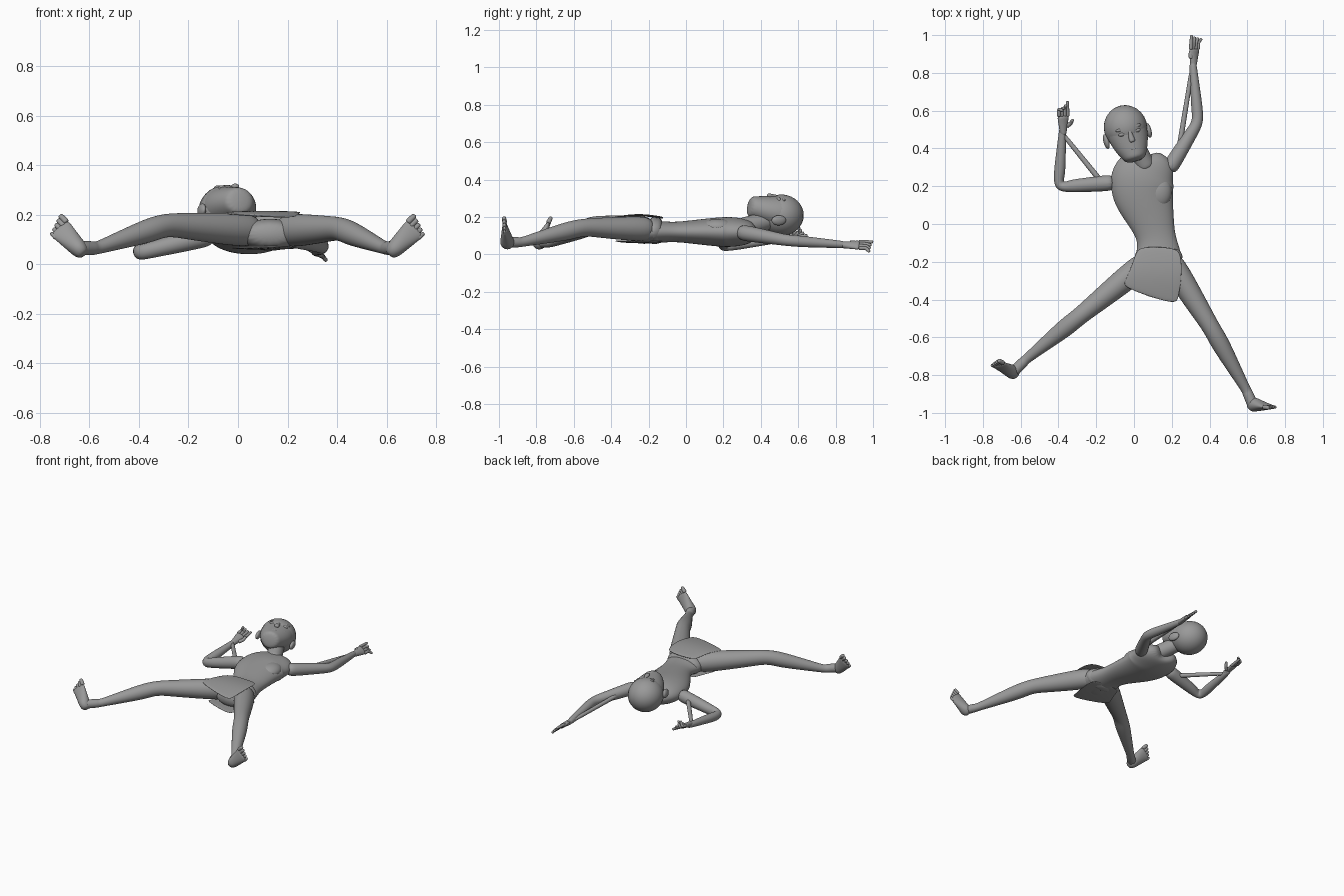
import bpy
import bmesh
import math
from mathutils import Vector, Matrix

cube = bpy.data.objects.get("Cube")
if cube:
    bpy.data.objects.remove(cube, do_unlink=True)

GREY = (0.32, 0.32, 0.32, 1)
skin = bpy.data.materials.new("plain grey")
skin.diffuse_color = GREY
skin.use_nodes = True
skin.node_tree.nodes["Principled BSDF"].inputs["Base Color"].default_value = GREY

ACROSS = Vector((1, 0, 0))
UPRIGHT = Matrix.Identity(4)


def finish(name, bm, matrix):
    """Turn a finished bmesh into a smooth grey object."""
    bm.transform(matrix)
    bmesh.ops.recalc_face_normals(bm, faces=bm.faces)
    mesh = bpy.data.meshes.new(name)
    bm.to_mesh(mesh)
    bm.free()
    mesh.materials.append(skin)
    for polygon in mesh.polygons:
        polygon.use_smooth = True
    obj = bpy.data.objects.new(name, mesh)
    bpy.context.collection.objects.link(obj)
    return obj


def loft(name, rows, hint=ACROSS, segments=12, matrix=UPRIGHT):
    """Join oval rings; each row is centre, radius along hint, other radius."""
    bm = bmesh.new()
    rings = []
    for i, (centre, wide, deep) in enumerate(rows):
        before, after = rows[max(i - 1, 0)], rows[min(i + 1, len(rows) - 1)]
        tangent = (after[0] - before[0]).normalized()
        side = (hint - tangent * tangent.dot(hint)).normalized()
        normal = tangent.cross(side)
        ring = []
        for k in range(segments):
            angle = math.tau * k / segments
            offset = side * wide * math.cos(angle) + normal * deep * math.sin(angle)
            ring.append(bm.verts.new(centre + offset))
        rings.append(ring)
    for lower, upper in zip(rings, rings[1:]):
        for k in range(segments):
            following = (k + 1) % segments
            bm.faces.new((lower[k], lower[following], upper[following], upper[k]))
    bm.faces.new(rings[0])
    bm.faces.new(rings[-1])
    obj = finish(name, bm, matrix)
    subdivision = obj.modifiers.new("rounding", "SUBSURF")
    subdivision.levels = subdivision.render_levels = 2


def ball(name, centre, size, matrix=UPRIGHT):
    bm = bmesh.new()
    bmesh.ops.create_uvsphere(bm, u_segments=24, v_segments=16, radius=1)
    place = Matrix.Translation(centre) @ Matrix.Diagonal((*size, 1))
    finish(name, bm, matrix @ place)


def limb(name, joints, radii, bulge=0, hint=ACROSS, steps=5):
    """Round tube through the joints; long stretches swell like muscle."""
    joints = [Vector(joint) for joint in joints]
    rows = []
    for i in range(len(joints) - 1):
        swelling = bulge * (joints[i + 1] - joints[i]).length
        for step in range(steps):
            t = step / steps
            radius = radii[i] + (radii[i + 1] - radii[i]) * t
            radius += swelling * math.sin(math.pi * math.sqrt(t))
            rows.append((joints[i].lerp(joints[i + 1], t), radius, radius))
    rows.append((joints[-1], radii[-1], radii[-1]))
    loft(name, rows, hint)


def foot(side, heel, ahead, across):
    """Wedge from a thick heel to a thin broad front, with five toes."""
    heel, ahead, across = Vector(heel), Vector(ahead), Vector(across).normalized()
    rows = [(heel - ahead * 0.25, 0.025, 0.025)]
    for step in range(6):
        t = step / 5
        rows.append((heel + ahead * t, 0.036 + 0.014 * t, 0.042 - 0.03 * t))
    loft(side + "_foot", rows, across)
    for i in range(5):
        radius = 0.014 - 0.001 * i
        base = heel + ahead * (0.9 - 0.03 * i) + across * 0.019 * (i - 2)
        tip = base + ahead * (0.35 - 0.02 * i)
        limb(f"{side}_toe_{i + 1}", (base, tip), (radius, radius * 0.8), hint=across, steps=3)


def hand(side, wrist, ahead, across, curl):
    """Flat palm with four curled fingers and a thumb."""
    wrist, ahead, curl = Vector(wrist), Vector(ahead), Vector(curl)
    across = Vector(across).normalized()
    rows = []
    for step in range(-1, 5):
        t = step / 4
        rows.append((wrist + ahead * t, 0.02 + 0.016 * t, 0.018 - 0.003 * t))
    loft(side + "_palm", rows, across)
    for i in range(4):
        base = wrist + ahead * 0.9 + across * 0.017 * (i - 1.5)
        middle = base + ahead * 0.5
        tip = middle + ahead * 0.5 / (1 + i / 3) + curl * i / 3
        limb(f"{side}_finger_{i + 1}", (base, middle, tip), (0.011, 0.01, 0.008), hint=across, steps=3)
    base = wrist + ahead * 0.3 - across * 0.02
    middle = base + ahead * 0.4 - across * 0.015 + curl / 2
    limb(side + "_thumb", (base, middle, middle + ahead * 0.4 + curl / 2),
         (0.012, 0.011, 0.008), hint=across, steps=3)


# Torso: y, x and half width down the body, with one depth rule
TORSO = ((0.37, 0.09, 0.04), (0.35, 0.11, 0.11), (0.3, 0.075, 0.155), (0.24, 0.04, 0.18),
         (0.17, 0.045, 0.17), (0.1, 0.065, 0.15), (0, 0.1, 0.118), (-0.08, 0.12, 0.1),
         (-0.16, 0.13, 0.125), (-0.25, 0.13, 0.14), (-0.32, 0.13, 0.08))
loft("torso", [(Vector((x, y, 0.12)), wide, 0.015 + 0.38 * wide) for y, x, wide in TORSO], segments=16)
for side, x in (("right", 0), ("left", 0.13)):
    ball(side + "_chest", (x, 0.17, 0.145), (0.07, 0.09, 0.045))
limb("neck", ((0.07, 0.29, 0.14), (-0.02, 0.47, 0.19)), (0.055, 0.05))
WAIST = ((-0.12, 0.108), (-0.16, 0.125), (-0.2, 0.138))
loft("waistband", [(Vector((0.13, y, 0.127)), wide, 0.022 + 0.4 * wide) for y, wide in WAIST], segments=24)


# Cloth flaps hanging before and behind the hips
def flap(name, height, rise, length, spread):
    rows = []
    for step in range(7):
        t = step / 6
        lift = rise * math.sin(math.pi * t)
        centre = Vector((0.13 - 0.05 * t * t, -0.12 - length * t, height + lift))
        rows.append((centre, 0.1 + spread * math.sqrt(t), 0.006))
    loft(name, rows, segments=16)


flap("front_flap", 0.195, 0.015, 0.265, 0.055)
flap("back_flap", 0.07, -0.005, 0.23, 0.03)

# Legs share one set of radii from hip through knee and ankle to heel
LEG = (0.064, 0.048, 0.026, 0.03)
limb("left_leg", ((0.18, -0.18, 0.135), (0.41, -0.55, 0.145), (0.595, -0.88, 0.065), (0.63, -0.96, 0.065)),
     LEG, 0.02)
limb("right_leg", ((0.08, -0.19, 0.135), (-0.29, -0.49, 0.16), (-0.57, -0.715, 0.065), (-0.64, -0.785, 0.065)),
     LEG, 0.02)
foot("left", (0.63, -0.955, 0.06), (0.09, -0.015, 0.09), (0.7, 0, -0.7))
foot("right", (-0.64, -0.785, 0.06), (-0.085, 0.045, 0.09), (-0.7, -0.2, -0.7))

# Arms, with thin straight bands joining armpit to wrist
ARM = (0.043, 0.031, 0.018)
limb("left_arm", ((0.18, 0.28, 0.12), (0.34, 0.54, 0.075), (0.31, 0.87, 0.05)), ARM, 0.01)
limb("right_arm", ((-0.1, 0.22, 0.12), (-0.4, 0.195, 0.045), (-0.375, 0.53, 0.085)), ARM, 0.01,
     Vector((0, 0, 1)))
BAND = (0.016, 0.012)
limb("left_arm_band", ((0.22, 0.28, 0.11), (0.31, 0.84, 0.05)), BAND)
limb("right_arm_band", ((-0.17, 0.22, 0.1), (-0.38, 0.48, 0.08)), BAND)
hand("left", (0.315, 0.85, 0.05), (0.005, 0.08, 0), (0.8, 0, -0.7), (0.015, 0, -0.02))
hand("right", (-0.375, 0.49, 0.085), (0, 0.085, 0.015), (-1, 0, 0.5), (0.02, -0.03, 0.03))

# Head, built upright on its own axes, then tilted and turned
head = (Matrix.Translation((-0.045, 0.51, 0.21)) @ Matrix.Rotation(math.radians(15), 4, "Z")
        @ Matrix.Rotation(math.radians(9), 4, "Y"))
ball("cranium", (0, 0, 0), (0.115, 0.12, 0.11), head)
jaw = []
for step in range(7):
    t = step / 6
    centre = Vector((0, -0.185 * t, 0.01 + 0.04 * t))
    jaw.append((centre, 0.112 - 0.062 * t * t, 0.1 - 0.048 * t))
loft("face", jaw, segments=16, matrix=head)
nose = []
for step in range(4):
    t = step / 3
    nose.append((Vector((0, -0.015 - 0.07 * t, 0.095 + 0.013 * t)), 0.01 + 0.008 * t, 0.012))
loft("nose", nose, matrix=head)
ball("upper_lip", (0, -0.12, 0.094), (0.025, 0.006, 0.008), head)
ball("lower_lip", (0, -0.135, 0.091), (0.022, 0.007, 0.008), head)
for side, sign in (("right", -1), ("left", 1)):
    ball(side + "_eye", (sign * 0.04, -0.03, 0.09), (0.021, 0.011, 0.013), head)
    ball(side + "_brow", (sign * 0.04, -0.005, 0.091), (0.03, 0.01, 0.011), head)
    ball(side + "_cheek", (sign * 0.045, -0.07, 0.07), (0.027, 0.027, 0.02), head)
    ball(side + "_ear", (sign * 0.117, -0.045, -0.01), (0.015, 0.04, 0.027), head)
